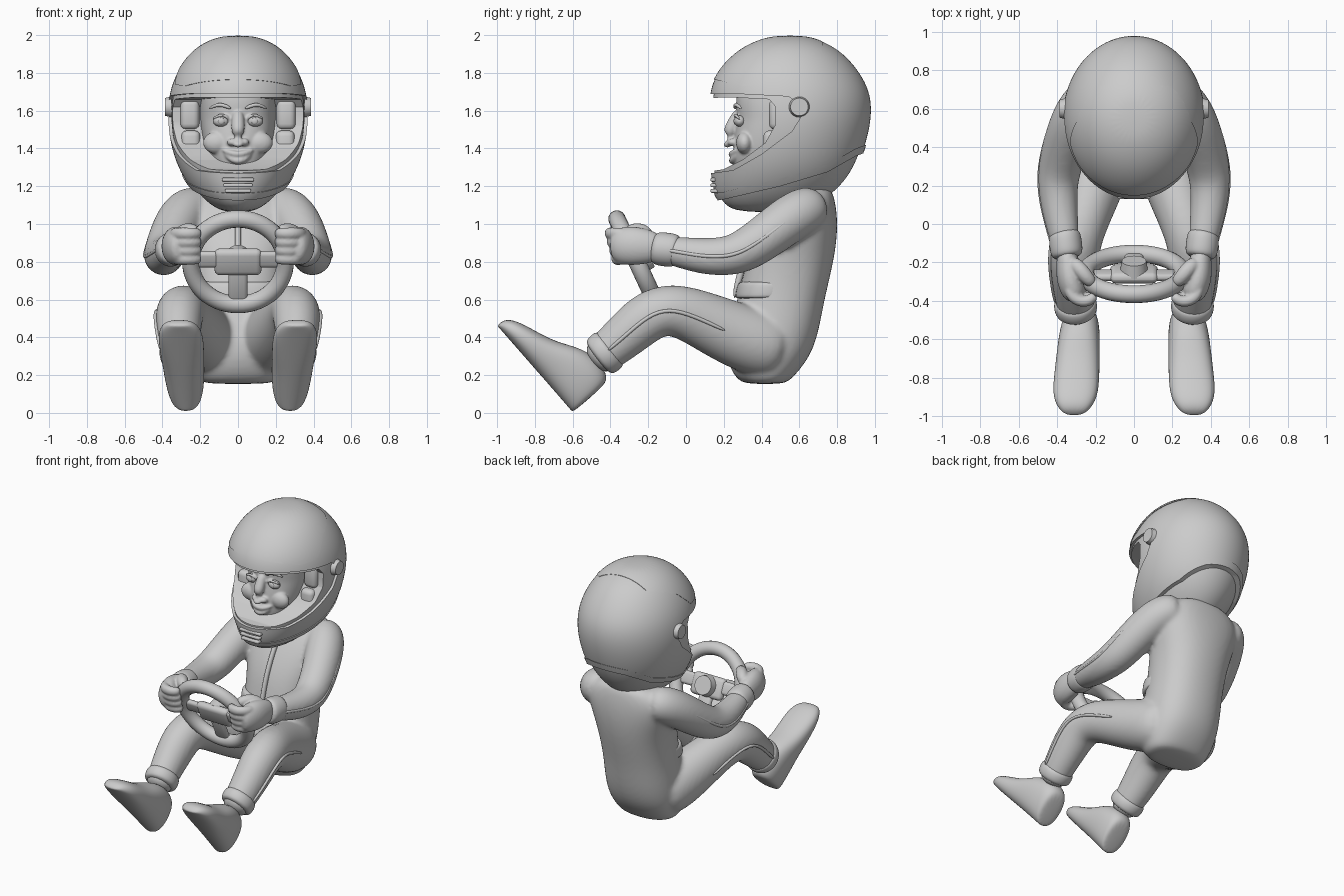
import bpy, bmesh, math
from mathutils import Vector, Matrix

cube = bpy.data.objects.get("Cube")
if cube:
    bpy.data.objects.remove(cube)

grey = bpy.data.materials.new("light grey")
grey.use_nodes = True
COLOR = (0.6, 0.6, 0.6, 1)
grey.diffuse_color = COLOR
grey.node_tree.nodes["Principled BSDF"].inputs["Base Color"].default_value = COLOR
X, Z = Vector((1, 0, 0)), Vector((0, 0, 1))
SIDES = (("left", 1), ("right", -1))


def finish(name, bm, subsurf=0):
    bmesh.ops.recalc_face_normals(bm, faces=bm.faces[:])
    for f in bm.faces:
        f.smooth = True
    me = bpy.data.meshes.new(name)
    bm.to_mesh(me)
    bm.free()
    me.materials.append(grey)
    ob = bpy.data.objects.new(name, me)
    bpy.context.collection.objects.link(ob)
    if subsurf:
        ob.modifiers.new("Smooth", 'SUBSURF').levels = subsurf
        ob.modifiers["Smooth"].render_levels = subsurf
    return ob


def baked(ob):
    bpy.context.view_layer.update()
    deps = bpy.context.evaluated_depsgraph_get()
    return bpy.data.meshes.new_from_object(ob.evaluated_get(deps))


def merge(name, parts, voxel, relax):
    """Fuse overlapping parts into one soft skin."""
    bm = bmesh.new()
    for ob in parts:
        bm.from_mesh(baked(ob))
        bpy.data.objects.remove(ob)
    ob = finish(name, bm)
    m = ob.modifiers.new("Fuse", 'REMESH')
    m.mode, m.voxel_size, m.use_smooth_shade = 'VOXEL', voxel, True
    m = ob.modifiers.new("Relax", 'SMOOTH')
    m.factor, m.iterations = .5, relax


def loft(name, rings, power=2, sides=16, subsurf=2):
    """Skin rings given as (centre, half axis u, half axis v)."""
    bm = bmesh.new()
    loops = []
    for c, u, v in rings:
        loop = []
        for i in range(sides):
            a = math.tau * i / sides
            co, si = math.cos(a), math.sin(a)
            fu = math.copysign(abs(co) ** (2 / power), co)
            fv = math.copysign(abs(si) ** (2 / power), si)
            loop.append(bm.verts.new(c + u * fu + v * fv))
        loops.append(loop)
    for a, b in zip(loops, loops[1:]):
        for i in range(sides):
            j = (i + 1) % sides
            bm.faces.new((a[i], a[j], b[j], b[i]))
    bm.faces.new(loops[0])
    bm.faces.new(loops[-1])
    return finish(name, bm, subsurf)


def stack(name, rows, power=2, grow=0, **kw):
    """Horizontal rings from rows of (z, front y, back y, half width)."""
    return loft(name, [(Vector((0, (a + b) / 2, z)), X * (w + grow),
                        Vector((0, (b - a) / 2 + grow, 0))) for z, a, b, w in rows], power, **kw)


def tube(name, pts, flat=1, side=1, **kw):
    """Swept limb from points of (x, y, z, radius)."""
    ps = [Vector((p[0] * side, p[1], p[2])) for p in pts]
    rings = []
    for i, p in enumerate(ps):
        t = (ps[min(i + 1, len(ps) - 1)] - ps[max(i - 1, 0)]).normalized()
        u = t.cross(Z).normalized()
        rings.append((p, u * pts[i][3] * flat, u.cross(t) * pts[i][3]))
    return loft(name, rings, **kw)


def box(name, loc, size, matrix=Matrix(), bevel=0.015):
    bm = bmesh.new()
    bmesh.ops.create_cube(bm, size=1, matrix=matrix @ Matrix.Translation(loc) @ Matrix.Diagonal((*size, 1)))
    bmesh.ops.bevel(bm, geom=bm.edges[:], offset=bevel, segments=3, profile=0.5, affect='EDGES')
    return finish(name, bm)


def ball(name, loc, size):
    bm = bmesh.new()
    bmesh.ops.create_uvsphere(bm, u_segments=24, v_segments=14, radius=1,
                              matrix=Matrix.Translation(loc) @ Matrix.Diagonal((*size, 1)))
    return finish(name, bm)


def disc(name, matrix, radius, depth):
    bm = bmesh.new()
    bmesh.ops.create_cone(bm, cap_ends=True, segments=32, radius1=radius, radius2=radius * 0.85,
                          depth=depth, matrix=matrix)
    finish(name, bm).data.set_sharp_from_angle(angle=math.radians(40))


# Racing suit: torso, arms and legs fused, plus belt, collar, neck and zipper
torso = [(.152, .32, .52, .18), (.175, .26, .56, .22), (.3, .2, .668, .26), (.45, .22, .712, .262),
         (.6, .27, .737, .25), (.8, .31, .787, .26), (.95, .38, .807, .3),
         (1.07, .46, .802, .325), (1.15, .53, .785, .26), (1.2, .57, .765, .15)]
arm = [(.18, .69, 1.09, .1), (.25, .645, 1.085, .125), (.305, .55, 1.03, .13), (.355, .42, .93, .122),
       (.385, .3, .85, .116), (.398, .2, .825, .106), (.388, .08, .83, .097), (.37, -.03, .85, .084), (.355, -.12, .865, .074)]
leg = [(.12, .52, .33, .15), (.15, .4, .36, .185), (.2, .22, .43, .172), (.26, .04, .515, .15), (.3, -.09, .552, .142),
       (.312, -.2, .517, .14), (.312, -.32, .41, .124), (.305, -.42, .325, .11), (.3, -.5, .26, .09)]
suit = [stack("torso", torso, 2.3)]
for label, s in SIDES:
    suit += [tube("arm", arm, side=s), tube("leg", leg, .93, s)]
merge("racing_suit", suit, .014, 8)
stack("belt", [(.6, .262, .6, .24), (.615, .255, .61, .25), (.685, .27, .62, .25), (.7, .285, .61, .24)], 2.3)
stack("collar", [(1.14, .53, .78, .17), (1.2, .53, .775, .145), (1.26, .52, .765, .135), (1.28, .53, .75, .125)])
stack("neck", [(1.15, .52, .74, .12), (1.25, .48, .73, .12), (1.4, .46, .73, .12)])
tube("zipper", [(0, .255, .6, .018), (0, .3, .8, .018), (0, .37, .95, .018), (0, .45, 1.07, .018), (0, .53, 1.16, .018)], .9)

# Cuffs, gloves and shoes
cuff = [(.365, -.04, .855, .075), (.36, -.06, .86, .09), (.355, -.11, .865, .092), (.35, -.15, .87, .09), (.345, -.18, .875, .075)]
ankle = [(.308, -.39, .35, .1), (.306, -.41, .335, .122), (.302, -.45, .3, .12), (.3, -.47, .285, .1)]
hand = [(.35, -.13, .875, .07), (.345, -.2, .88, .092), (.335, -.28, .885, .107), (.315, -.35, .885, .1), (.29, -.39, .885, .075)]
thumb = [(.33, -.19, .93, .035), (.285, -.23, .965, .042), (.245, -.28, .97, .038), (.21, -.315, .95, .03)]
# Shoe rows: distance along the sole, height, half width
shoe = [(0, .21, .06), (.015, .265, .088), (.1, .29, .105), (.22, .27, .112), (.34, .18, .118),
        (.46, .135, .122), (.54, .105, .11), (.59, .075, .08), (.612, .04, .045)]
toeward, upward = Vector((0, -.655, .756)), Vector((0, .756, .655))

for label, s in SIDES:
    tube(label + "_wrist_cuff", cuff, .95, s)
    tube(label + "_ankle_cuff", ankle, .95, s)
    glove = [tube("palm", hand, .68, s), tube("thumb", thumb, side=s)]
    for i in range(4):
        z, y = .815 + .045 * i, -.012 * i
        glove.append(tube("finger", [(.345, -.27 + y, z, .028), (.33, -.34 + y, z, .033), (.28, -.37 + y, z, .034),
                                     (.23, -.365 + y, z, .032), (.2, -.33 + y, z, .028)], side=s, sides=10))
    merge(label + "_glove", glove, .008, 3)
    for part, path in (("arm", arm[2:]), ("leg", leg[2:-1])):
        tube(f"{label}_{part}_seam", [(x + r * .92, y, z, .012) for x, y, z, r in path], side=s, sides=6)
    rings = []
    for t, h, w in shoe:
        c = Vector((s * (.275 + .06 * t), -.6, .0)) + toeward * t + upward * h / 2
        rings.append((c, X * w, upward * h / 2))
    loft(label + "_shoe", rings, 2.4)

# Steering wheel, in its own tilted frame (local -y points up)
frame = Matrix.Translation((0, -.26, .8)) @ Matrix.Rotation(math.radians(-65), 4, 'X')
bpy.ops.mesh.primitive_torus_add(major_radius=.25, minor_radius=.046, major_segments=56, minor_segments=16)
wheel = bpy.context.object
wheel.name = "steering_wheel_rim"
wheel.matrix_world = frame
wheel.data.materials.append(grey)
for f in wheel.data.polygons:
    f.use_smooth = True
box("wheel_hub", (0, 0, 0), (.25, .15, .06), frame, .029)
box("wheel_cross_spoke", (0, -.015, 0), (.46, .09, .04), frame, .019)
box("wheel_lower_spoke", (0, .14, 0), (.1, .2, .04), frame, .019)
disc("wheel_centre", frame @ Matrix.Translation((0, 0, .04)), .075, .07)

# Helmet: shells trimmed by side outlines
shell = [(1.06, .24, .62, .1), (1.12, .165, .74, .19), (1.2, .135, .84, .262), (1.3, .125, .91, .322),
         (1.42, .12, .955, .36), (1.55, .115, .985, .378), (1.66, .118, .985, .372), (1.75, .135, .955, .35),
         (1.84, .19, .895, .305), (1.92, .275, .815, .238), (1.97, .37, .72, .16), (1.998, .47, .63, .07)]


def prism(outline):
    bm = bmesh.new()
    f = bm.faces.new([bm.verts.new((-1, y, z)) for y, z in outline])
    ext = bmesh.ops.extrude_face_region(bm, geom=[f])["geom"]
    bmesh.ops.translate(bm, vec=(2, 0, 0), verts=[v for v in ext if isinstance(v, bmesh.types.BMVert)])
    return finish("cutter", bm)


def trimmed_shell(name, grow, thick, cuts):
    ob = stack(name, shell, 2, grow, sides=24)
    ob.modifiers.new("Wall", 'SOLIDIFY').thickness = thick
    cutters = [prism(c) for c in cuts]
    for c in cutters:
        m = ob.modifiers.new("Trim", 'BOOLEAN')
        m.object, m.solver = c, 'EXACT'
    ob.data = baked(ob)
    ob.modifiers.clear()
    for c in cutters:
        bpy.data.objects.remove(c)
    ob.data.set_sharp_from_angle(angle=math.radians(35))


bottom = [(0, .9), (1.2, .9), (1.2, 1.47), (.9, 1.36), (.75, 1.275), (.5, 1.2), (.2, 1.13), (0, 1.1)]
band_top = [(0, 2.2), (1.2, 2.2), (1.2, 1.51), (.9, 1.4), (.75, 1.315), (.5, 1.24), (.2, 1.17), (0, 1.14)]
opening = [(0, 1.685), (.25, 1.69), (.54, 1.675), (.6, 1.64), (.61, 1.57), (.56, 1.49), (.4, 1.37), (.25, 1.285), (0, 1.25)]
inner_opening = [(0, 1.665), (.25, 1.67), (.44, 1.66), (.475, 1.62), (.47, 1.52), (.42, 1.43), (.3, 1.34), (.2, 1.29), (0, 1.26)]
below_crown = [(0, 1), (1.2, 1), (1.2, 2.2), (.74, 2.2), (.72, 1.91), (.54, 1.85), (.42, 1.74), (.3, 1.73), (0, 1.8)]
trimmed_shell("helmet_shell", 0, .03, [bottom, opening])
trimmed_shell("helmet_liner", -.018, .07, [bottom, inner_opening])
trimmed_shell("helmet_lower_trim", .007, .03, [bottom, band_top])
trimmed_shell("helmet_crown_panel", .005, .02, [below_crown])

for label, s in SIDES:
    disc(label + "_visor_pivot", Matrix.Translation((s * .37, .6, 1.62)) @ Matrix.Rotation(s * math.pi / 2, 4, 'Y'), .055, .035)
    box(label + "_cheek_pad", (s * .25, .52, 1.41), (.1, .22, .17), bevel=.03)
    box(label + "_temple_pad", (s * .255, .54, 1.58), (.1, .2, .16), bevel=.03)
for i in range(3):
    box(f"chin_vent_{i + 1}", (0, .155, 1.175 + .03 * i), (.17 - .015 * (2 - i), .05, .02), bevel=.007)

# Head with fused features, then eyes and brows
face = [stack("skull", [(1.23, .31, .5, .07), (1.27, .265, .58, .115), (1.33, .25, .66, .155), (1.41, .245, .7, .185),
                        (1.5, .255, .74, .2), (1.56, .268, .76, .205), (1.63, .255, .78, .207), (1.73, .27, .78, .2), (1.8, .34, .7, .15)], 2.3),
        tube("nose", [(0, .285, 1.6, .03), (0, .255, 1.54, .034), (0, .222, 1.47, .04), (0, .216, 1.44, .042), (0, .245, 1.415, .03)]),
        tube("upper_lip", [(-.085, .275, 1.395, .01), (-.04, .245, 1.374, .016), (0, .238, 1.368, .017),
                           (.04, .245, 1.374, .016), (.085, .275, 1.395, .01)]),
        tube("lower_lip", [(-.075, .275, 1.38, .009), (-.04, .25, 1.342, .016), (0, .24, 1.33, .018),
                           (.04, .25, 1.342, .016), (.075, .275, 1.38, .009)]),
        ball("chin", (0, .28, 1.285), (.06, .035, .035))]
for label, s in SIDES:
    face += [ball("nostril", (s * .034, .245, 1.433), (.024, .025, .02)),
             ball("cheek", (s * .11, .31, 1.43), (.075, .045, .06)),
             tube("eyelid", [(.045, .272, 1.55, .008), (.065, .259, 1.574, .011), (.1, .262, 1.578, .011), (.14, .287, 1.552, .009)],
                  side=s, sides=8)]
    ball(label + "_eye", (s * .09, .285, 1.545), (.042, .03, .03))
    ball(label + "_pupil", (s * .088, .26, 1.545), (.018, .008, .018))
    tube(label + "_eyebrow", [(.035, .26, 1.61, .009), (.08, .26, 1.632, .012), (.12, .273, 1.63, .011), (.155, .295, 1.608, .006)],
         side=s, sides=8)
merge("head", face, .007, 4)
